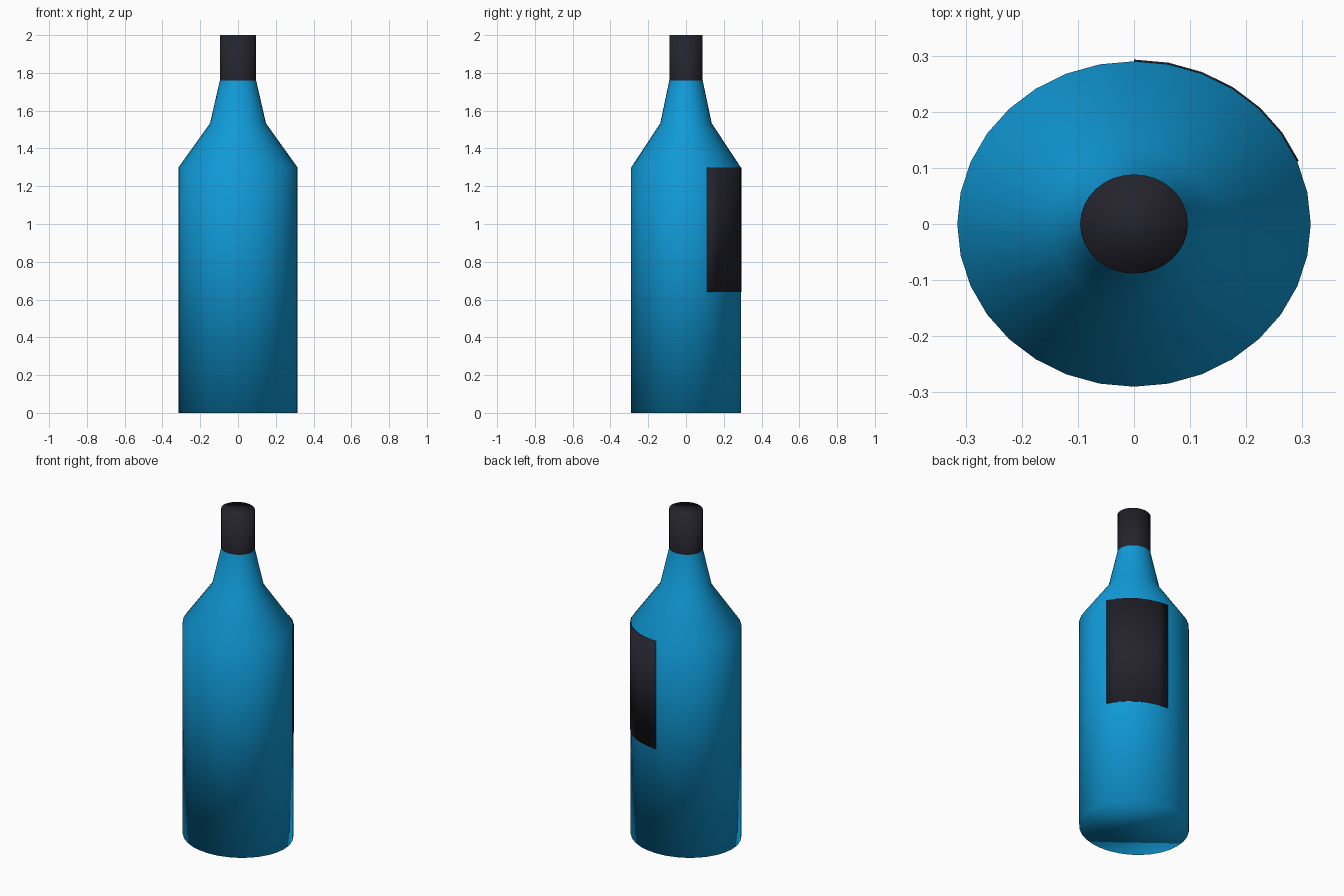
import bpy, bmesh, math

if "Cube" in bpy.data.objects:
    bpy.data.objects.remove(bpy.data.objects["Cube"])

SIDES = 32
RX, RY = 0.315, 0.29          # oval body radii
RATIO = RY / RX


def material(name, rgb):
    m = bpy.data.materials.new(name)
    m.diffuse_color = (*rgb, 1.0)
    m.use_nodes = True
    m.node_tree.nodes["Principled BSDF"].inputs["Base Color"].default_value = m.diffuse_color
    return m


BLUE = material("blue glass", (0.0052, 0.328, 0.694))
DARK = material("dark charcoal", (0.0176, 0.0168, 0.026))


def ring_point(bm, r, z, i):
    a = 2 * math.pi * i / SIDES
    return bm.verts.new((r * math.cos(a), r * RATIO * math.sin(a), z))


def finish(bm, name, mat):
    for f in bm.faces:
        f.smooth = True
    mesh = bpy.data.meshes.new(name)
    bm.to_mesh(mesh)
    bm.free()
    mesh.materials.append(mat)
    obj = bpy.data.objects.new(name, mesh)
    bpy.context.collection.objects.link(obj)
    return obj


def lathe(name, profile, mat, close_bottom=False, close_top=False):
    """Oval lathe of (radius, height) points."""
    bm = bmesh.new()
    rings = [[ring_point(bm, r, z, i) for i in range(SIDES)] for r, z in profile]
    for lo, hi in zip(rings, rings[1:]):
        for i in range(SIDES):
            j = (i + 1) % SIDES
            bm.faces.new((lo[i], lo[j], hi[j], hi[i]))
    if close_bottom:
        bm.faces.new(rings[0][::-1])
    if close_top:
        bm.faces.new(rings[-1])
    return finish(bm, name, mat)


# Bottle body with shoulder and neck
lathe("bottle_body", [(RX, 0), (RX, 1.30), (0.148, 1.533), (0.096, 1.76)],
      BLUE, close_bottom=True)

# Cap over the neck
lathe("cap", [(0.096, 1.76), (0.096, 2.0)], DARK, close_top=True)

# Label: thin curved plate on the back right, six sides wide
bm = bmesh.new()
cols = [(ring_point(bm, RX, 0.64, i), ring_point(bm, RX, 1.30, i))
        for i in range(2, 9)]
for a, b in zip(cols, cols[1:]):
    bm.faces.new((a[0], b[0], b[1], a[1]))
label = finish(bm, "label", DARK)
mod = label.modifiers.new("thickness", 'SOLIDIFY')
mod.thickness = 0.003
mod.offset = 1.0
